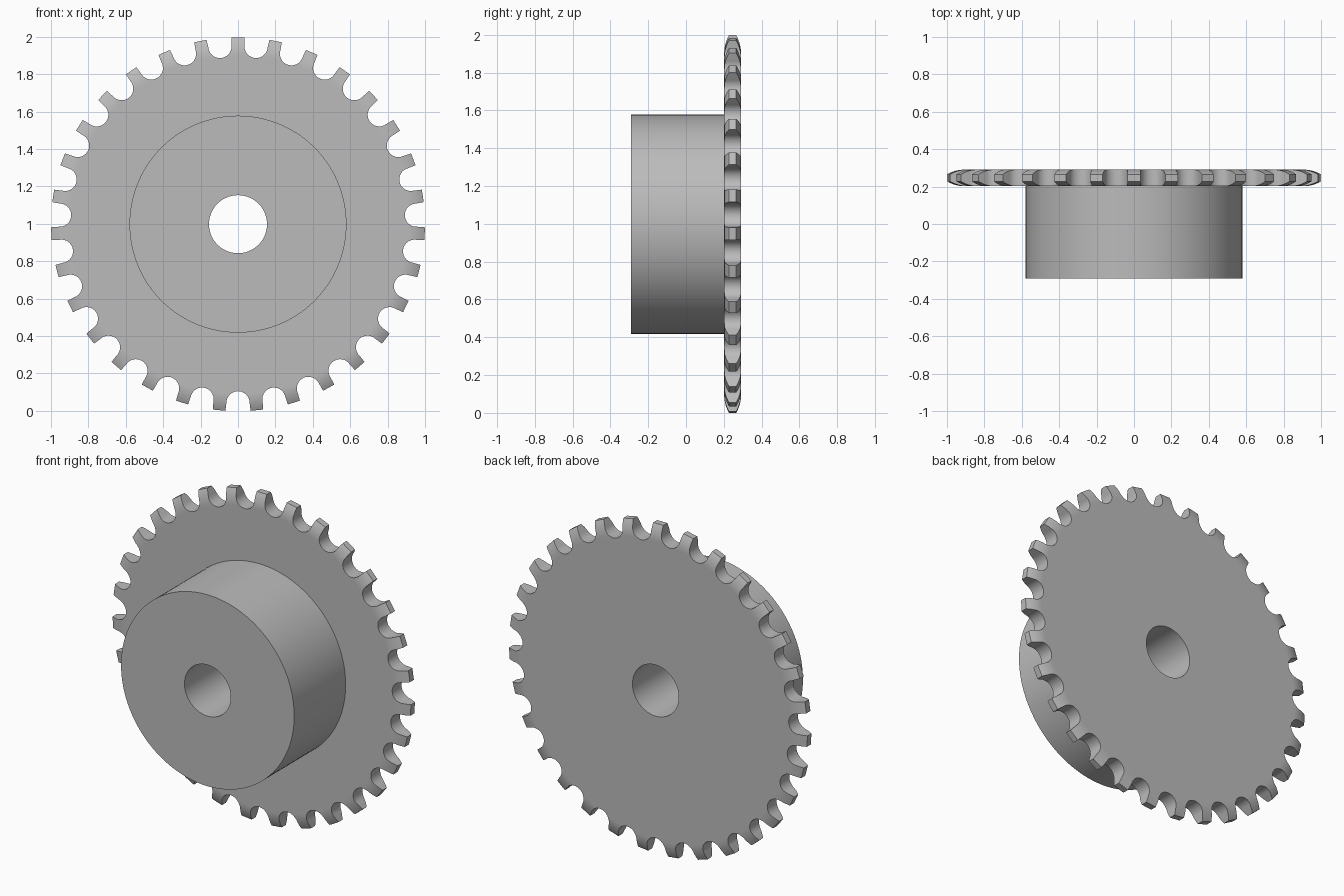
import bpy, bmesh, math
from math import sin, cos, pi

if "Cube" in bpy.data.objects:
    bpy.data.objects.remove(bpy.data.objects["Cube"])

TEETH = 31
STEP = 2 * pi / TEETH
CENTRE_Z = 0.998
BORE, HUB = 0.155, 0.58
FRONT, PLATE_FRONT, BACK = -0.291, 0.202, 0.291
MID, HALF = (PLATE_FRONT + BACK) / 2, (BACK - PLATE_FRONT) / 2
SEAT_R, SEAT_CENTRE = 0.062, 0.955     # rounded gap between teeth
BEVEL_START, BEVEL_R = 0.905, 0.19     # curved side relief of the teeth
SUB = 4                                # bore segments per tooth

steel = bpy.data.materials.new("plain grey steel")
steel.use_nodes = True
GREY = (0.5, 0.5, 0.5, 1)
steel.diffuse_color = GREY
steel.node_tree.nodes["Principled BSDF"].inputs["Base Color"].default_value = GREY


def point(r, angle, y):
    return (r * sin(angle), y, CENTRE_Z + r * cos(angle))


def finish(name, bm):
    bmesh.ops.remove_doubles(bm, verts=bm.verts, dist=0.0002)
    bmesh.ops.recalc_face_normals(bm, faces=bm.faces)
    mesh = bpy.data.meshes.new(name)
    bm.to_mesh(mesh)
    bm.free()
    mesh.materials.append(steel)
    obj = bpy.data.objects.new(name, mesh)
    bpy.context.collection.objects.link(obj)
    bpy.ops.object.select_all(action='DESELECT')
    obj.select_set(True)
    bpy.context.view_layer.objects.active = obj
    bpy.ops.object.shade_smooth_by_angle(angle=math.radians(30))


def half_width(r):
    rise = max(0, r - BEVEL_START)
    return HALF - BEVEL_R + math.sqrt(BEVEL_R ** 2 - rise ** 2)


# Tooth flank as (radius, angle from tooth centre), from gap floor to tip
flank = [(SEAT_R * sin(k * pi / 20), SEAT_CENTRE - SEAT_R * cos(k * pi / 20))
         for k in range(11)]
flank += [(SEAT_R + 0.0055 * k / 4, SEAT_CENTRE + 0.0427 * k / 4) for k in range(1, 5)]
flank = [(math.hypot(u, v), STEP / 2 - math.atan2(u, v)) for u, v in flank]

# Toothed plate
bm = bmesh.new()


def face(*coords):
    bm.faces.new([bm.verts.new(c) for c in coords])


for t in range(TEETH):
    a = t * STEP
    # Side faces of the tooth and the flat web, front and back
    for side in (-1, 1):
        for (r0, o0), (r1, o1) in zip(flank, flank[1:]):
            y0, y1 = MID + side * half_width(r0), MID + side * half_width(r1)
            face(point(r0, a - o0, y0), point(r0, a + o0, y0),
                 point(r1, a + o1, y1), point(r1, a - o1, y1))
        y, (r, o) = MID + side * HALF, flank[0]
        arc = [point(BORE, a + STEP * (k / SUB - 0.5), y) for k in range(SUB + 1)]
        face(point(r, a + o, y), point(r, a - o, y), *arc)
    # Flanks
    for s in (-1, 1):
        for (r0, o0), (r1, o1) in zip(flank, flank[1:]):
            w0, w1 = half_width(r0), half_width(r1)
            face(point(r0, a + s * o0, MID - w0), point(r0, a + s * o0, MID + w0),
                 point(r1, a + s * o1, MID + w1), point(r1, a + s * o1, MID - w1))
    # Tip
    r, o = flank[-1]
    w = half_width(r)
    face(point(r, a - o, MID - w), point(r, a + o, MID - w),
         point(r, a + o, MID + w), point(r, a - o, MID + w))
    # Bore wall
    for k in range(SUB):
        b0, b1 = (a + STEP * (j / SUB - 0.5) for j in (k, k + 1))
        face(point(BORE, b0, PLATE_FRONT), point(BORE, b1, PLATE_FRONT),
             point(BORE, b1, BACK), point(BORE, b0, BACK))
finish("toothed_plate", bm)

# Hub: turned sleeve seated on the plate's front face
bm = bmesh.new()
profile = [(BORE, PLATE_FRONT), (BORE, FRONT), (HUB, FRONT), (HUB, PLATE_FRONT)]
count = TEETH * SUB
for k in range(count):
    b0, b1 = ((j / SUB - 0.5) * STEP for j in (k, k + 1))
    for (r0, y0), (r1, y1) in zip(profile, profile[1:]):
        face(point(r0, b0, y0), point(r0, b1, y0), point(r1, b1, y1), point(r1, b0, y1))
finish("hub", bm)

# The open sleeve needs its faces pointing outward
hub = bpy.data.objects["hub"]
outer = max(hub.data.polygons, key=lambda p: math.hypot(p.center.x, p.center.z - CENTRE_Z))
if outer.normal.x * outer.center.x + outer.normal.z * (outer.center.z - CENTRE_Z) < 0:
    hub.data.flip_normals()
